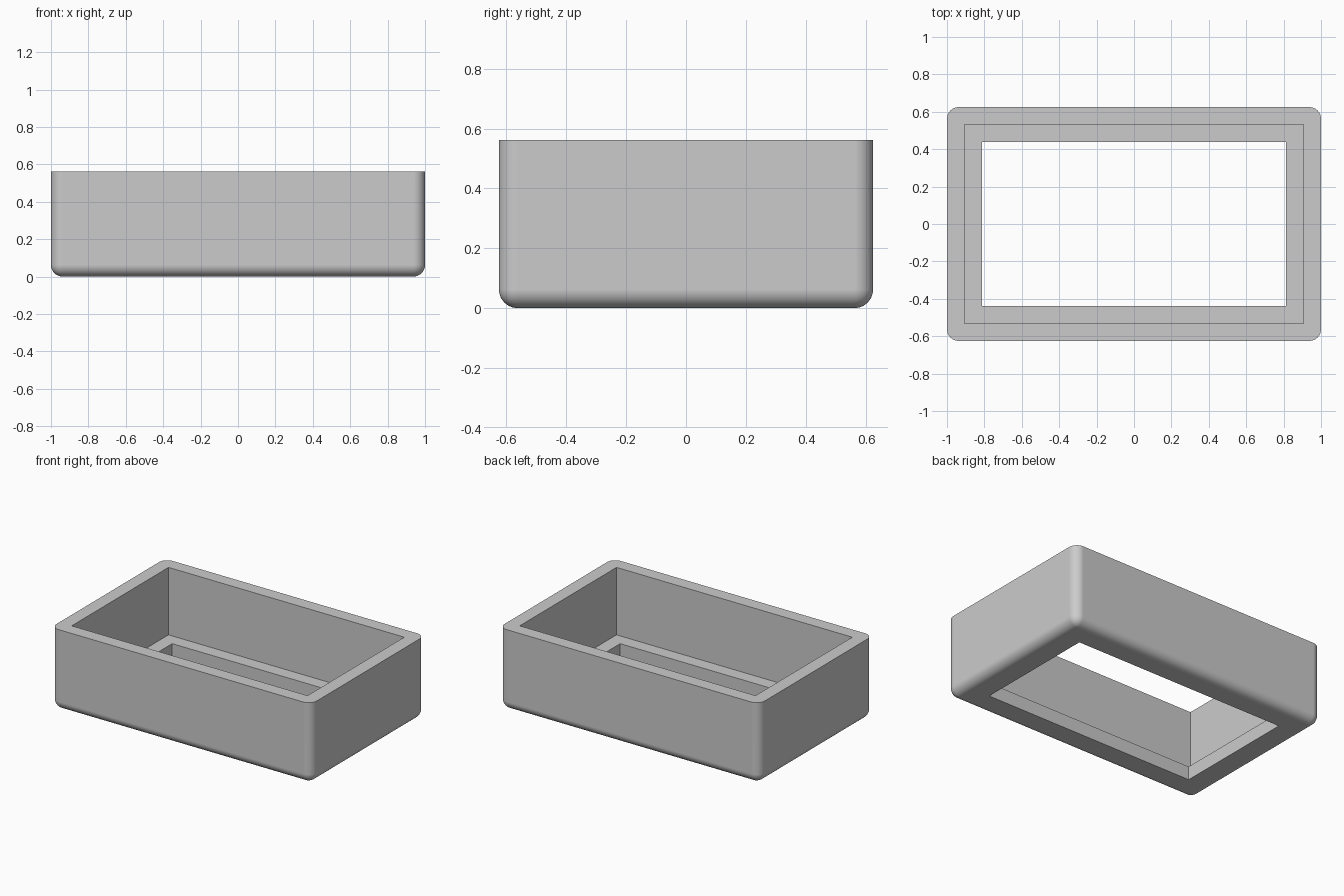
import bpy
import bmesh
import math

UNIT = 2 / 64                       # one design unit
LENGTH, DEPTH, HEIGHT = 64 * UNIT, 40 * UNIT, 18 * UNIT
WALL = 3 * UNIT                     # wall, ledge width and floor thickness
RADIUS = 2 * UNIT

default = bpy.data.objects.get("Cube")
if default:
    bpy.data.objects.remove(default, do_unlink=True)

grey = bpy.data.materials.new("light_grey")
colour = (0.6, 0.6, 0.6, 1)
grey.diffuse_color = colour
grey.use_nodes = True
grey.node_tree.nodes["Principled BSDF"].inputs["Base Color"].default_value = colour


def block(name, length, depth, bottom, top, radius=0):
    """Box between two heights, optionally rounded on all but its top edges."""
    bm = bmesh.new()
    bmesh.ops.create_cube(bm, size=1)
    for v in bm.verts:
        v.co.x *= length
        v.co.y *= depth
        v.co.z = top if v.co.z > 0 else bottom
    if radius:
        edges = [e for e in bm.edges if min(v.co.z for v in e.verts) < top]
        bmesh.ops.bevel(bm, geom=edges, offset=radius, segments=10,
                        profile=0.5, affect='EDGES')
    mesh = bpy.data.meshes.new(name)
    bm.to_mesh(mesh)
    bm.free()
    mesh.materials.append(grey)
    obj = bpy.data.objects.new(name, mesh)
    bpy.context.collection.objects.link(obj)
    return obj


# Outer shell, rounded at the corners and underneath
tray = block("tray", LENGTH, DEPTH, 0, HEIGHT, RADIUS)

# Main recess, then the smaller opening through the floor
cutters = [
    block("recess_cutter", LENGTH - 2 * WALL, DEPTH - 2 * WALL, WALL, HEIGHT + WALL),
    block("floor_opening_cutter", LENGTH - 4 * WALL, DEPTH - 4 * WALL, -WALL, HEIGHT / 2),
]
bpy.ops.object.select_all(action='DESELECT')
tray.select_set(True)
bpy.context.view_layer.objects.active = tray
for cutter in cutters:
    cut = tray.modifiers.new(cutter.name, 'BOOLEAN')
    cut.operation = 'DIFFERENCE'
    cut.solver = 'EXACT'
    cut.object = cutter
    bpy.ops.object.modifier_apply(modifier=cut.name)
    bpy.data.objects.remove(cutter, do_unlink=True)

# Smooth rounded edges, crisp rims and flat walls
bpy.ops.object.shade_smooth_by_angle(angle=math.radians(30))
normals = tray.modifiers.new("flat_walls", 'WEIGHTED_NORMAL')
normals.keep_sharp = True
